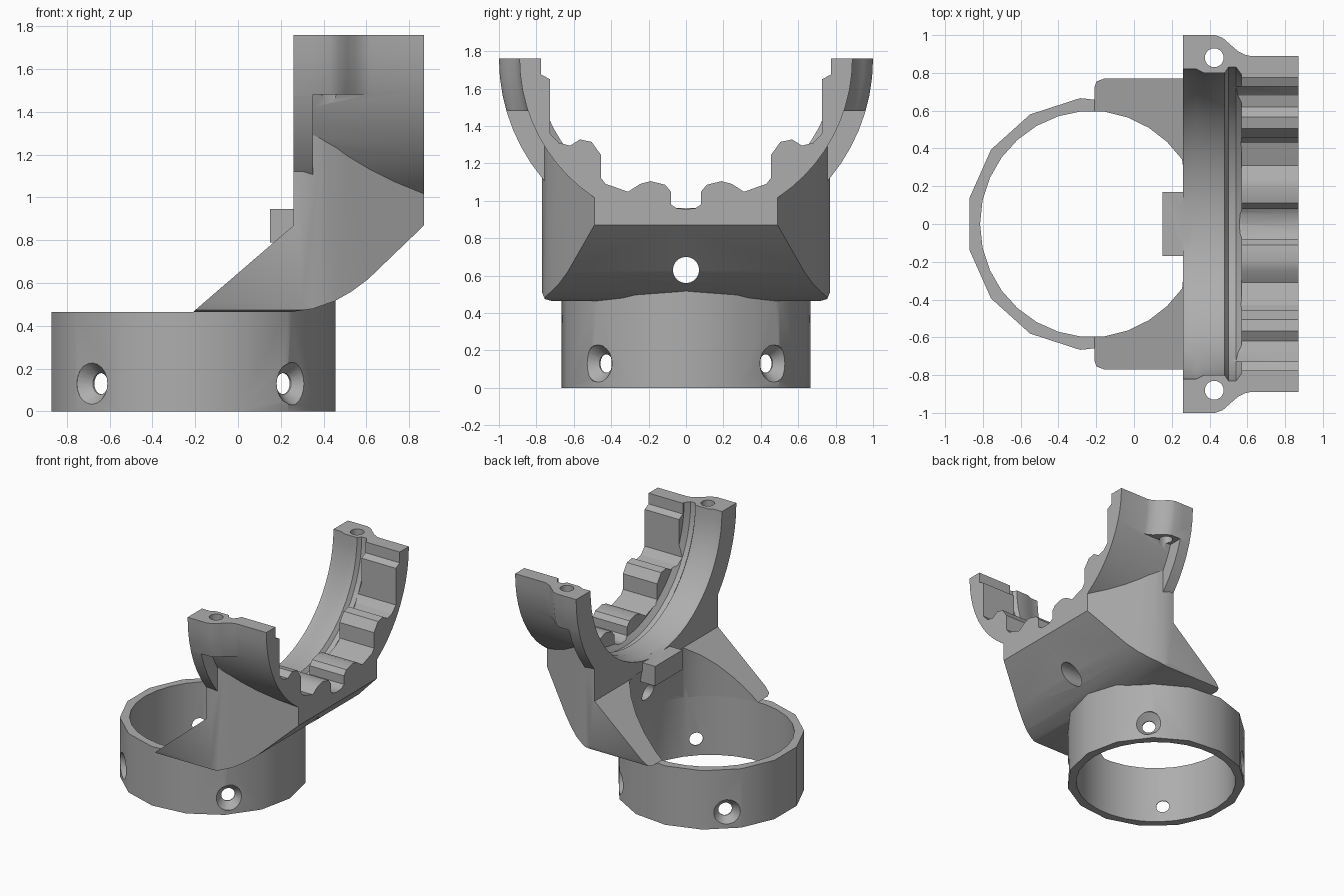
import bpy, bmesh, math
from mathutils import Matrix, Vector

if "Cube" in bpy.data.objects:
    bpy.data.objects.remove(bpy.data.objects["Cube"])

grey = bpy.data.materials.new("plain grey")
grey.use_nodes = True
grey.diffuse_color = (0.42, 0.42, 0.42, 1)
grey.node_tree.nodes["Principled BSDF"].inputs["Base Color"].default_value = (0.42, 0.42, 0.42, 1)

AXIS_Z = 1.76      # height of the cradle axis
RING_X = -0.215    # centre of the collar
RIM = 0.465        # collar height


def loft(name, rings, matrix=Matrix()):
    """Closed solid through matching rings of points."""
    bm = bmesh.new()
    loops = [[bm.verts.new(matrix @ Vector(p)) for p in ring] for ring in rings]
    n = len(loops[0])
    for a, b in zip(loops, loops[1:]):
        for i in range(n):
            j = (i + 1) % n
            bm.faces.new((a[i], a[j], b[j], b[i]))
    bm.faces.new(loops[0][::-1])
    bm.faces.new(loops[-1])
    bmesh.ops.recalc_face_normals(bm, faces=bm.faces)
    mesh = bpy.data.meshes.new(name)
    bm.to_mesh(mesh)
    bm.free()
    mesh.materials.append(grey)
    obj = bpy.data.objects.new(name, mesh)
    bpy.context.collection.objects.link(obj)
    return obj


def prism(name, points, axis, low, high):
    place = {"x": lambda a, b, t: (t, a, b),
             "y": lambda a, b, t: (a, t, b),
             "z": lambda a, b, t: (a, b, t)}[axis]
    return loft(name, [[place(a, b, t) for a, b in points] for t in (low, high)])


def box(name, x0, x1, y0, y1, z0, z1):
    return prism(name, [(x0, y0), (x1, y0), (x1, y1), (x0, y1)], "z", z0, z1)


def circle(r, n, cx=0, cy=0):
    return [(cx + r * math.cos(math.tau * i / n), cy + r * math.sin(math.tau * i / n)) for i in range(n)]


def lathe(name, profile, n=64, matrix=Matrix.Translation((0, 0, AXIS_Z))):
    """Turn (x, radius) pairs around the x direction."""
    return loft(name, [[(x, a, b) for a, b in circle(r, n)] for x, r in profile], matrix)


def combine(obj, other, operation, keep=False):
    mod = obj.modifiers.new("combine", "BOOLEAN")
    mod.operation, mod.solver, mod.object = operation, "EXACT", other
    bpy.context.view_layer.objects.active = obj
    bpy.ops.object.modifier_apply(modifier=mod.name)
    if not keep:
        bpy.data.objects.remove(other)


def mirrored(half):
    return half + [(-a, b) for a, b in reversed(half) if a > 0]


# Cavity shared by collar and neck: round below, flattened under the cradle
cavity = loft("cavity_cutter", [
    [(x, y, -0.1) for x, y in circle(0.6, 30, RING_X)],
    [(x, y, RIM) for x, y in circle(0.6, 30, RING_X)],
    [(min(x, 0.265), y, 0.88) for x, y in circle(0.58, 30, RING_X)]])

# Collar ring with a raised part under the neck
collar = prism("collar_ring", circle(0.67, 15, RING_X), "z", 0, 0.53)
combine(collar, box("trim", -1, 0.25, -1, 1, RIM, 1), "DIFFERENCE")
combine(collar, cavity, "DIFFERENCE", keep=True)

# Four countersunk screw holes
for k in range(4):
    turn = Matrix.Translation((RING_X, 0, 0.13)) @ Matrix.Rotation(math.radians(45 + 90 * k), 4, "Z")
    screw = lathe("screw_cutter", [(0.5, 0.05), (0.605, 0.05), (0.66, 0.1), (0.75, 0.1)], 20, turn)
    combine(collar, screw, "DIFFERENCE")

# Neck: side outline trimmed by its plan and its rounded lower corners
cradle = prism("neck_and_cradle", [
    (-0.21, RIM), (0.25, RIM), (0.35, 0.48), (0.45, 0.515), (0.53, 0.56), (0.61, 0.62),
    (0.87, 0.87), (0.87, 1.3), (0.26, 1.3), (0.26, 0.87)], "y", -0.9, 0.9)
plan = [(0.87, 0.49), (0.46, 0.715), (0.39, 0.745), (0.3, 0.77), (-0.17, 0.77), (-0.2, 0.755), (-0.21, 0.72)]
combine(cradle, prism("plan", plan + [(x, -y) for x, y in reversed(plan)], "z", 0, 2), "INTERSECT")
section = mirrored([(0.72, RIM), (0.755, 0.475), (0.77, 0.51), (0.77, 1.5)])
combine(cradle, prism("section", section, "x", -1, 1), "INTERSECT")

# Half-round cradle with front flange
combine(cradle, lathe("shell", [(0.26, 1), (0.35, 1), (0.35, 0.89), (0.87, 0.89)]), "UNION")

# Bolt pads at the two tips
pads = lathe("bolt_pads", [(0.26, 1), (0.43, 1), (0.47, 0.985), (0.51, 0.95),
                           (0.55, 0.915), (0.59, 0.895), (0.64, 0.885)])
combine(pads, box("pad_limit", 0, 1, -2, 2, 1.48, 2), "INTERSECT")
combine(cradle, pads, "UNION")

# Open the top and the stepped inner channel
combine(cradle, box("top_trim", 0, 1, -2, 2, AXIS_Z, 3), "DIFFERENCE")
channel = [(0.2, 0.82), (0.33, 0.82), (0.37, 0.8), (0.48, 0.8), (0.5, 0.83), (0.54, 0.83), (0.57, 0.79)]
combine(cradle, lathe("channel_cutter", channel), "DIFFERENCE")

# Scalloped grip at the outer end
teeth = [(0, 0.955), (0.05, 0.96), (0.08, 0.98), (0.08, 1.048), (0.11, 1.085), (0.19, 1.105),
         (0.246, 1.09), (0.31, 1.048), (0.385, 1.075), (0.43, 1.09), (0.455, 1.123),
         (0.455, 1.246), (0.505, 1.315), (0.567, 1.328), (0.62, 1.295), (0.68, 1.31),
         (0.727, 1.36), (0.727, 1.65), (0.775, 1.675), (0.775, 1.9)]
combine(cradle, prism("teeth_cutter", mirrored(teeth), "x", 0.53, 1), "DIFFERENCE")

# Cavity, cable hole and bolt holes
combine(cradle, cavity, "DIFFERENCE")
combine(cradle, prism("cable_cutter", circle(0.07, 24, 0, 0.63), "x", 0.1, 1), "DIFFERENCE")
for side in (-1, 1):
    combine(cradle, prism("bolt_cutter", circle(0.05, 20, 0.425, side * 0.88), "z", 1.42, 2), "DIFFERENCE")

# Small tab on the inner face
combine(cradle, box("tab", 0.15, 0.3, -0.17, 0.17, 0.79, 0.945), "UNION")

# Smooth curves, keep corners crisp
bpy.ops.object.select_all(action="DESELECT")
for obj in (collar, cradle):
    obj.select_set(True)
    bpy.context.view_layer.objects.active = obj
bpy.ops.object.shade_smooth_by_angle(angle=math.radians(30))
